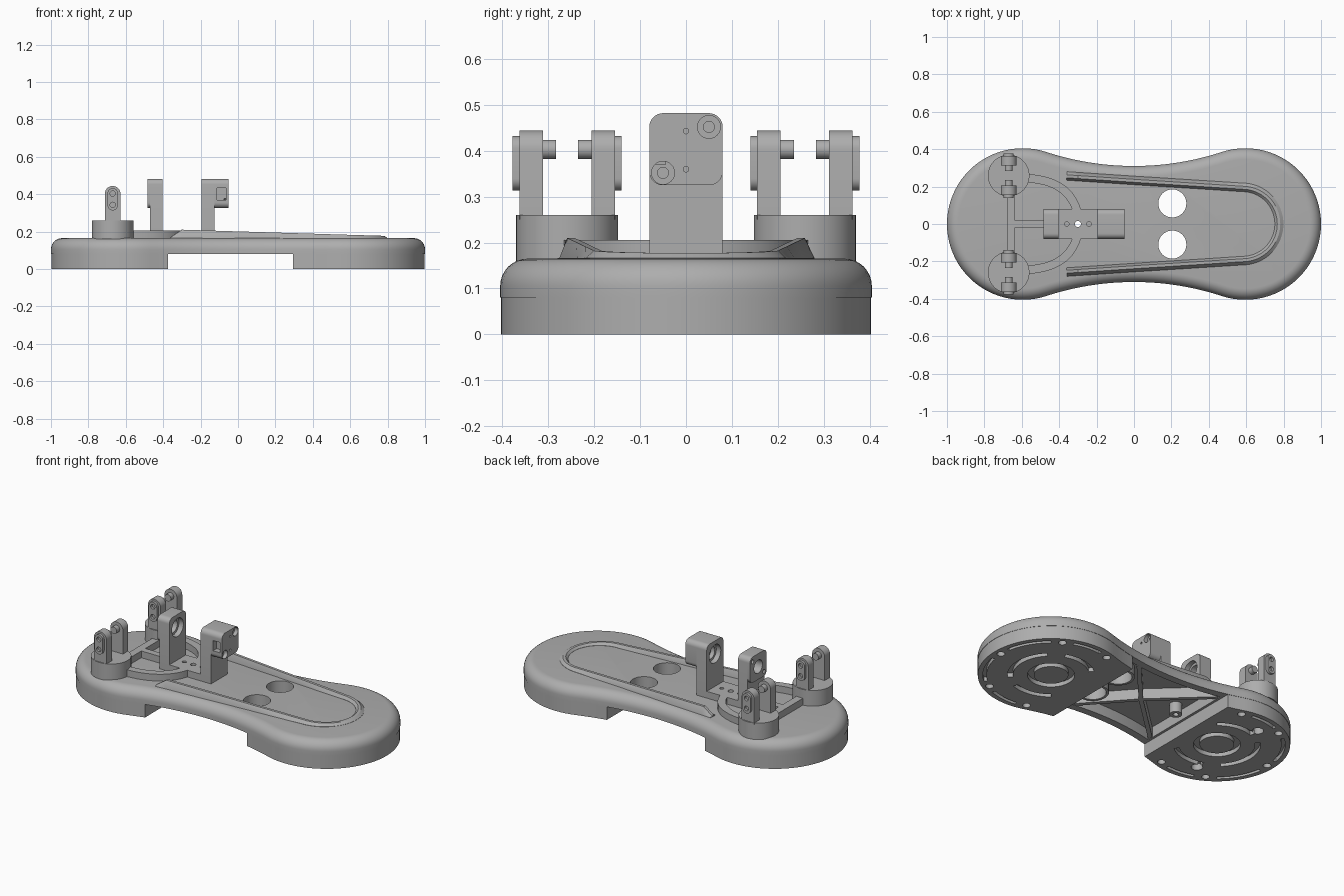
import bpy, bmesh
from math import sin, cos, pi, radians, sqrt, acos
from mathutils import Vector

old = bpy.data.objects.get("Cube")
if old:
    bpy.data.objects.remove(old, do_unlink=True)

grey = bpy.data.materials.new("plain grey")
grey.use_nodes = True
COLOUR = (0.42, 0.42, 0.42, 1)
grey.diffuse_color = COLOUR
grey.node_tree.nodes["Principled BSDF"].inputs["Base Color"].default_value = COLOUR
parts = []


def loft(name, rings, keep=True):
    """Bridge equal closed rings and cap both ends."""
    bm = bmesh.new()
    vs = [[bm.verts.new(p) for p in r] for r in rings]
    n = len(rings[0])
    for a, b in zip(vs, vs[1:]):
        for i in range(n):
            j = (i + 1) % n
            bm.faces.new((a[i], a[j], b[j], b[i]))
    bm.faces.new(vs[0][::-1])
    bm.faces.new(vs[-1])
    bmesh.ops.recalc_face_normals(bm, faces=bm.faces)
    me = bpy.data.meshes.new(name)
    bm.to_mesh(me)
    bm.free()
    me.materials.append(grey)
    ob = bpy.data.objects.new(name, me)
    bpy.context.collection.objects.link(ob)
    if keep:
        parts.append(ob)
    return ob


def prism(name, pts, axis, lo, hi, keep=True):
    """Extrude a 2D outline along an axis."""
    place = {"x": lambda u, v, w: (w, u, v),
             "y": lambda u, v, w: (u, w, v),
             "z": lambda u, v, w: (u, v, w)}[axis]
    return loft(name, [[place(u, v, w) for u, v in pts] for w in (lo, hi)], keep)


def arc(cx, cy, r, a0, a1, n):
    return [(cx + r * cos(a0 + (a1 - a0) * i / n), cy + r * sin(a0 + (a1 - a0) * i / n))
            for i in range(n + 1)]


def circle(cx, cy, r, n=32):
    return arc(cx, cy, r, 0, 2 * pi, n)[:-1]


def rect(x0, x1, y0, y1, r=0):
    if not r:
        return [(x0, y0), (x1, y0), (x1, y1), (x0, y1)]
    pts = []
    for k, (x, y) in enumerate(((x1 - r, y1 - r), (x0 + r, y1 - r),
                                (x0 + r, y0 + r), (x1 - r, y0 + r))):
        pts += arc(x, y, r, k * pi / 2, (k + 1) * pi / 2, 8)
    return pts


def arch(c, half, lo, hi):
    return [(c - half, lo), (c + half, lo)] + arc(c, hi - half, half, 0, pi, 16)


def sector(cx, r0, r1, a0, a1):
    a0, a1 = radians(a0), radians(a1)
    return arc(cx, 0, r1, a0, a1, 16) + arc(cx, 0, r0, a1, a0, 16)


def cut(ob, cutter):
    """Subtract the cutter, bake the result and discard the cutter."""
    m = ob.modifiers.new("cut", "BOOLEAN")
    m.operation, m.solver, m.object = "DIFFERENCE", "EXACT", cutter
    cutter.hide_render = True
    dg = bpy.context.evaluated_depsgraph_get()
    dg.update()
    me = bpy.data.meshes.new_from_object(ob.evaluated_get(dg))
    ob.modifiers.clear()
    ob.data = me
    bpy.data.objects.remove(cutter, do_unlink=True)


def drill(ob, axis, lo, hi, u, v, r):
    cut(ob, prism("drill", circle(u, v, r), axis, lo, hi, False))


# Waisted outline: two round ends joined by tangent concave arcs
CX, R, WY, WR = 0.595, 0.405, 1.816, 1.506
TAN = acos(-CX / (R + WR))


def outline(d):
    s = TAN - pi / 2
    return (arc(CX, 0, R - d, -TAN, TAN, 48)
            + arc(0, WY, WR + d, s - pi / 2, -s - pi / 2, 24)[1:-1]
            + arc(-CX, 0, R - d, pi - TAN, pi + TAN, 48)
            + arc(0, -WY, WR + d, pi / 2 + s, pi / 2 - s, 24)[1:-1])


# Main deck with rounded top edge
F = 0.06
steps = [(0.08, 0)] + [(0.105 + F * sin(k * pi / 16), F - F * cos(k * pi / 16)) for k in range(9)]
deck = loft("deck", [[(x, y, z) for x, y in outline(d)] for z, d in steps])

# Hollow underside of the waist
xs = [-0.36 + 0.64 * i / 16 for i in range(17)]
edge = [(x, WY - sqrt((WR + 0.045) ** 2 - x * x)) for x in xs]
cut(deck, prism("pocket", edge + [(x, -y) for x, y in edge[::-1]], "z", 0.05, 0.145, False))
for s in (-1, 1):
    drill(deck, "z", 0, 0.3, 0.205, 0.11 * s, 0.075)
drill(deck, "z", 0, 0.3, -0.3, 0, 0.016)


def strip(name, path, w, lo, hi):
    """Flat band of constant width along a 2D path."""
    p = [Vector(q) for q in path]
    left, right = [], []
    for i, q in enumerate(p):
        t = (p[min(i + 1, len(p) - 1)] - p[max(i - 1, 0)]).normalized()
        n = Vector((-t.y, t.x)) * w / 2
        left.append(tuple(q + n))
        right.append(tuple(q - n))
    return prism(name, left + right[::-1], "z", lo, hi)


# Ribs and hole collars below the deck
for s in (-1, 1):
    strip("front_rib", [(-0.05, 0), (0.2, 0.28 * s)], 0.025, 0.082, 0.15)
    strip("rear_rib", [(-0.05, 0), (-0.36, 0.29 * s)], 0.025, 0.082, 0.15)
    collar = prism("hole_collar", circle(0.205, 0.11 * s, 0.09), "z", 0.082, 0.15)
    drill(collar, "z", 0, 0.3, 0.205, 0.11 * s, 0.075)
boss = prism("centre_boss", circle(-0.3, 0, 0.035), "z", 0.082, 0.15)
drill(boss, "z", 0, 0.3, -0.3, 0, 0.016)

# Feet with grooved undersides
feet = prism("feet", outline(0.002), "z", 0, 0.08)
cut(feet, prism("gap", rect(-0.375, 0.295, -1, 1), "z", -0.1, 0.2, False))
for cx, turn in ((CX, 0), (-CX, 180)):
    ring = prism("ring", circle(cx, 0, 0.13, 48), "z", -0.02, 0.025, False)
    drill(ring, "z", -0.1, 0.1, cx, 0, 0.095)
    cut(feet, ring)
    for r0, r1, spans in ((0.21, 0.24, ((-130, -70), (-45, 45), (70, 130))),
                          (0.355, 0.375, ((-98, -70), (-50, -10), (10, 50), (70, 98)))):
        for a, b in spans:
            cut(feet, prism("groove", sector(cx, r0, r1, a + turn, b + turn),
                            "z", -0.02, 0.025, False))
    for a in (-108, -60, 0, 60, 108):
        t = radians(a + turn)
        drill(feet, "z", -0.02, 0.03, cx + 0.36 * cos(t), 0.36 * sin(t), 0.022)
for s in (-1, 1):
    drill(feet, "z", -0.02, 0.04, -0.67, 0.26 * s, 0.032)

# U-shaped ridge, falling in height towards the round end
path = [(-0.36, 0.256), (-0.3, 0.252), (0, 0.232), (0.3, 0.213)]
path += arc(0.58, 0, 0.195, pi / 2, 0, 16)
path += [(x, -y) for x, y in path[-2::-1]]
pv = [Vector(p) for p in path]
rings = []
for i, p in enumerate(pv):
    t = (pv[min(i + 1, len(pv) - 1)] - pv[max(i - 1, 0)]).normalized()
    n = Vector((-t.y, t.x))
    h = 0.17 if p.x < -0.35 else 0.21 - 0.033 * (p.x + 0.3) / 1.08
    rings.append([(*(p + n * o), z) for o, z in
                  ((0.024, 0.16), (0.024, 0.166), (0.007, h), (-0.009, h), (-0.022, 0.166), (-0.022, 0.16))])
loft("raised_ridge", rings)

# Mounting frame: block, spine, cross bar and curved arms
T = 0.206
block = prism("mount_block", rect(-0.47, -0.13, -0.08, 0.08), "z", 0.16, T)
for x, r in ((-0.36, 0.012), (-0.3, 0.016), (-0.24, 0.012)):
    drill(block, "z", 0.1, 0.3, x, 0, r)
prism("frame_spine", rect(-0.65, -0.465, -0.02, 0.02), "z", 0.16, T)
prism("frame_cross_bar", rect(-0.68, -0.635, -0.2, 0.2), "z", 0.16, T)
for s in (-1, 1):
    a, b, c = Vector((-0.59, 0.245 * s)), Vector((-0.34, 0.24 * s)), Vector((-0.3, 0.05 * s))
    curve = [a * (1 - t) ** 2 + b * 2 * t * (1 - t) + c * t * t for t in [i / 16 for i in range(17)]]
    strip("frame_arm", curve, 0.045, 0.16, T)

# Rear bearing bracket
face = [(-0.08, 0.165), (0.08, 0.165)] + rect(-0.08, 0.08, 0.3, 0.482, 0.03)[:18]
head = rect(-0.08, 0.08, 0.325, 0.482, 0.03)
for name, shape, lo, hi in (("rear_bracket", face, -0.47, -0.405),
                            ("rear_bracket_face", head, -0.485, -0.47)):
    ob = prism(name, shape, "x", lo, hi)
    drill(ob, "x", -0.6, -0.3, 0, 0.403, 0.04)
    if name == "rear_bracket":
        drill(ob, "x", -0.435, -0.3, 0, 0.403, 0.055)
    else:
        for s in (-1, 1):
            drill(ob, "x", -0.6, -0.3, 0.055 * s, 0.403 + 0.05 * s, 0.012)

# Front bearing bracket and its sensor head
post = prism("front_bracket", face, "x", -0.195, -0.125)
drill(post, "x", -0.3, -0.165, 0, 0.403, 0.055)
drill(post, "x", -0.3, -0.14, 0, 0.403, 0.04)
box = prism("bracket_head", head, "x", -0.125, -0.052)
for y, z in ((0.05, 0.452), (-0.05, 0.352)):
    drill(box, "x", -0.075, 0, y, z, 0.025)
    drill(box, "x", -0.1, 0, y, z, 0.012)
for z in (0.36, 0.443):
    drill(box, "x", -0.07, 0, 0, z, 0.006)
cut(box, prism("window", rect(-0.112, -0.065, 0.37, 0.432), "y", -0.2, -0.045, False))

# Round pads, each with two facing pivot posts
PX = -0.67
for s in (-1, 1):
    prism("round_pad", circle(PX, 0.259 * s, 0.111, 64), "z", 0.16, 0.26)
    for side in (-1, 1):
        def y(d):
            return s * (0.259 + side * d)
        prism("pivot_post", arch(PX, 0.042, 0.25, 0.444), "y", y(0.053), y(0.104))
        cap = prism("pivot_cap", rect(PX - 0.027, PX + 0.027, 0.313, 0.432, 0.0268), "y", y(0.104), y(0.119))
        for z in (0.403, 0.343):
            drill(cap, "y", *sorted((y(0.09), y(0.13))), PX, z, 0.014)
        prism("pivot_pin", circle(PX, 0.403, 0.021), "y", y(0.024), y(0.054))

# Smooth rounded surfaces, keep sharp edges
bpy.ops.object.select_all(action="DESELECT")
for ob in parts:
    ob.select_set(True)
bpy.context.view_layer.objects.active = deck
bpy.ops.object.shade_smooth_by_angle(angle=radians(30))
